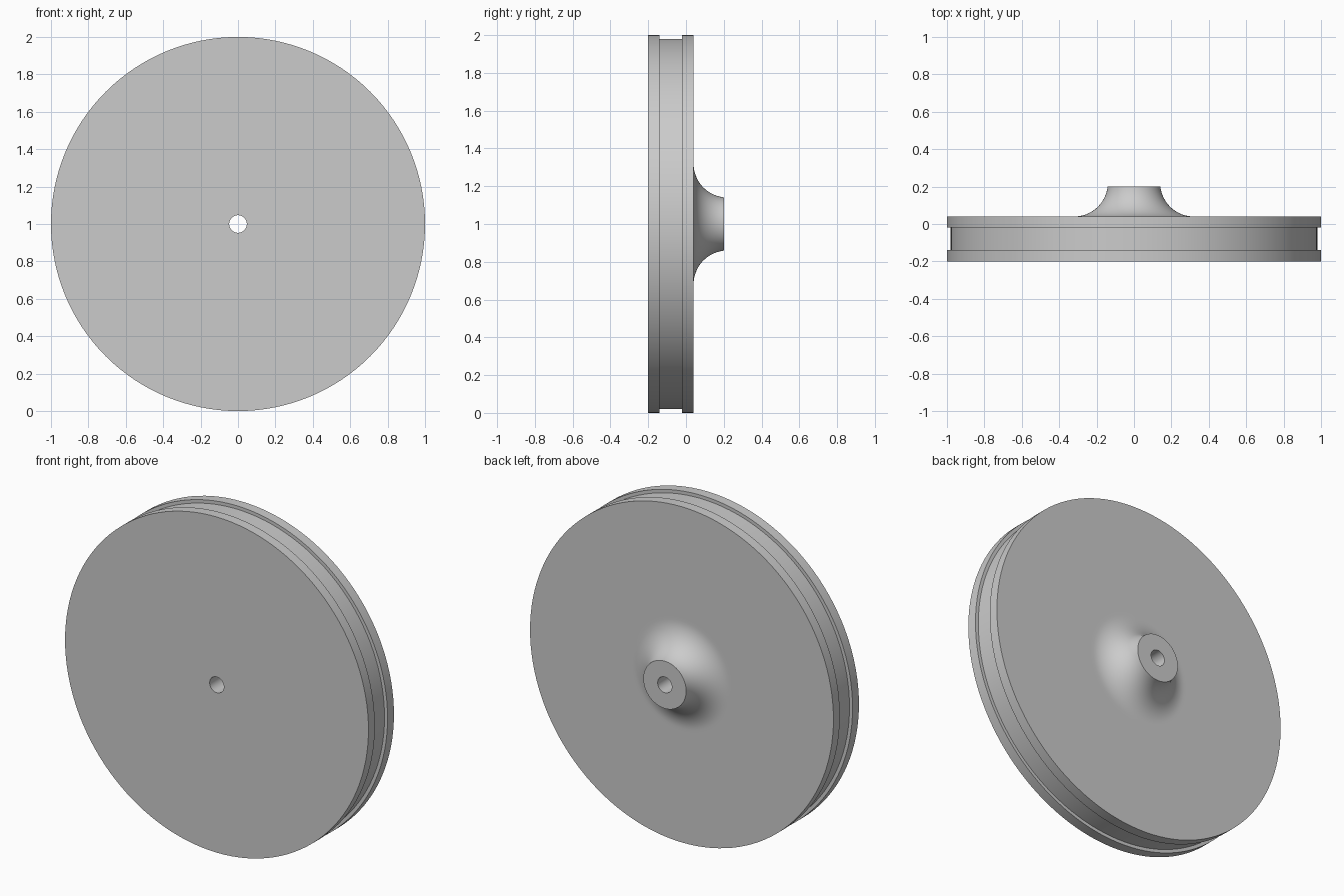
import bpy
import bmesh
from math import sin, cos, pi, radians

old = bpy.data.objects.get("Cube")
if old:
    bpy.data.objects.remove(old, do_unlink=True)

SEGMENTS = 128
BORE, RIM, GROOVE = 0.047, 1.0, 0.98
FRONT, BACK, HUB_END = -0.2, 0.04, 0.2
FILLET, FILLET_R, FILLET_Y = 0.18, 0.32, 0.22

# Plain grey material
grey = bpy.data.materials.new("grey")
grey.use_nodes = True
colour = (0.6, 0.6, 0.6, 1)
grey.diffuse_color = colour
grey.node_tree.nodes["Principled BSDF"].inputs["Base Color"].default_value = colour

# Half section as (radius, y): front face, grooved rim, back face
profile = [(BORE, FRONT), (RIM, FRONT), (RIM, -0.14), (GROOVE, -0.14),
           (GROOVE, -0.02), (RIM, -0.02), (RIM, BACK), (FILLET_R + 0.02, BACK)]

# Concave flare of the hub, tangent to the back face
steps = 16
end_angle = radians(83.6)
for i in range(steps + 1):
    a = end_angle * i / steps
    profile.append((FILLET_R - FILLET * sin(a), FILLET_Y - FILLET * cos(a)))
profile[-1] = (profile[-1][0], HUB_END)
profile.append((BORE, HUB_END))

# Revolve the closed section around the y axis
bm = bmesh.new()
verts = [bm.verts.new((r, y, 0)) for r, y in profile]
edges = [bm.edges.new((v, verts[i - 1])) for i, v in enumerate(verts)]
bmesh.ops.spin(bm, geom=verts + edges, cent=(0, 0, 0), axis=(0, 1, 0),
               angle=2 * pi, steps=SEGMENTS, use_duplicate=False)
bmesh.ops.remove_doubles(bm, verts=bm.verts, dist=1e-5)
bmesh.ops.recalc_face_normals(bm, faces=bm.faces)
bmesh.ops.translate(bm, verts=bm.verts, vec=(0, 0, RIM))

mesh = bpy.data.meshes.new("grooved_wheel")
bm.to_mesh(mesh)
bm.free()
mesh.materials.append(grey)
wheel = bpy.data.objects.new("grooved_wheel", mesh)
bpy.context.collection.objects.link(wheel)

# Smooth the round surfaces and keep the rim edges crisp
bpy.ops.object.select_all(action="DESELECT")
wheel.select_set(True)
bpy.context.view_layer.objects.active = wheel
bpy.ops.object.shade_smooth_by_angle(angle=radians(30))
